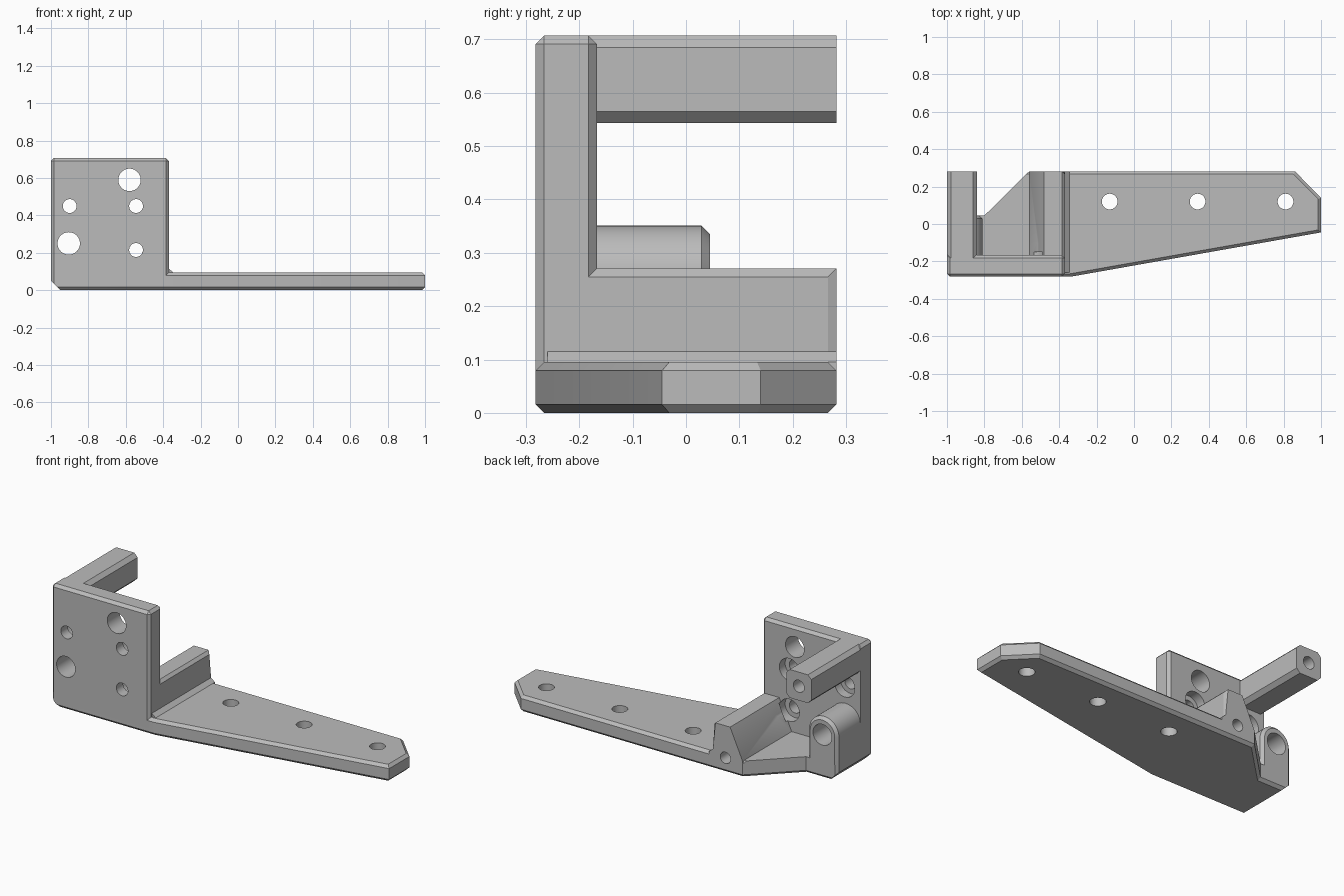
import bpy, bmesh, math

CH = 0.016  # edge chamfer

if "Cube" in bpy.data.objects:
    bpy.data.objects.remove(bpy.data.objects["Cube"])

grey = bpy.data.materials.new("plain_grey")
grey.use_nodes = True
colour = (0.5, 0.5, 0.5, 1)
grey.diffuse_color = colour
grey.node_tree.nodes["Principled BSDF"].inputs["Base Color"].default_value = colour


def prism(name, outline, lo, hi, axis, chamfer=None, size=CH):
    """Extrude an outline along y or z, chamfering edges picked by a rule."""
    def place(p, h):
        return (p[0], h, p[1]) if axis == "y" else (p[0], p[1], h)

    bm = bmesh.new()
    ends = [[bm.verts.new(place(p, h)) for p in outline] for h in (lo, hi)]
    n = len(outline)
    bm.faces.new(ends[0])
    bm.faces.new(ends[1][::-1])
    for i in range(n):
        j = (i + 1) % n
        bm.faces.new((ends[0][i], ends[1][i], ends[1][j], ends[0][j]))
    bmesh.ops.recalc_face_normals(bm, faces=bm.faces)
    if chamfer:
        picked = [e for e in bm.edges if chamfer(e.verts[0].co, e.verts[1].co)]
        bmesh.ops.bevel(bm, geom=picked, offset=size, segments=1,
                        affect="EDGES", profile=0.5)
        bmesh.ops.recalc_face_normals(bm, faces=bm.faces)
    mesh = bpy.data.meshes.new(name)
    bm.to_mesh(mesh)
    bm.free()
    obj = bpy.data.objects.new(name, mesh)
    bpy.context.scene.collection.objects.link(obj)
    mesh.materials.append(grey)
    return obj


def rod(name, x, second, r, lo, hi, axis="y"):
    ring = [(x + r * math.cos(math.tau * k / 40), second + r * math.sin(math.tau * k / 40))
            for k in range(40)]
    return prism(name, ring, lo, hi, axis)


def rect(x0, x1, z0, z1):
    return [(x0, z0), (x1, z0), (x1, z1), (x0, z1)]


def near(a, b):
    return abs(a - b) < 1e-4


# Tapered mounting plate
def plate_rule(a, b):
    if not near(a.z, b.z) or (near(a.x, -1) and near(b.x, -1)):
        return False
    mid = (a + b) / 2
    return mid.z < 0.05 or mid.x > -0.5 or mid.y < -0.2


footprint = [(-1, -0.265), (-0.985, -0.282), (-0.34, -0.282), (1, -0.045), (1, 0.14),
             (0.86, 0.282), (-0.56, 0.282), (-0.8, 0.045), (-0.985, 0.045), (-1, 0.03)]
bracket = prism("bracket", footprint, 0, 0.095, "z", plate_rule)


# Upright front wall
def wall_rule(a, b):
    if near(a.z, b.z):
        return a.z > 0.5
    return a.x > -0.5 or a.y < -0.2


wall = prism("front_wall", rect(-1, -0.37, 0.04, 0.707), -0.282, -0.167, "y", wall_rule)

# Side rib with a sloped inner face and a small foot fillet
rib = prism("side_rib",
            [(-0.56, 0.05), (-0.345, 0.05), (-0.345, 0.095), (-0.37, 0.115),
             (-0.37, 0.271), (-0.48, 0.271), (-0.56, 0.095)],
            -0.26, 0.282, "y",
            lambda a, b: near(a.x, -0.37) and near(b.x, -0.37)
            and (near(a.z, b.z) and a.z > 0.2 or near(a.y, b.y) and a.y > 0))

# Upper arm with chamfered long edges
arm = prism("upper_arm", rect(-1, -0.84, 0.543, 0.707), -0.25, 0.282, "y",
            lambda a, b: not near(a.y, b.y), 0.022)

# Round-topped boss
arch = [(-0.905 + 0.095 * math.cos(math.pi * k / 24), 0.256 + 0.095 * math.sin(math.pi * k / 24))
        for k in range(25)]
boss = prism("round_boss", arch + [(-1, 0.04), (-0.81, 0.04)], -0.2, 0.045, "y",
             lambda a, b: a.y > 0 and b.y > 0 and max(a.z, b.z) > 0.05)

# Cutters: lower corner wedge, wall holes, counterbores, end holes, plate holes
cutters = [prism("corner_cutter", [(-1.05, 0.1), (-1.05, -0.1), (-0.85, -0.1)], -0.5, 0.5, "y"),
           rod("wall_hole", -0.905, 0.25, 0.06, -0.4, 0.2),
           rod("wall_hole", -0.58, 0.59, 0.06, -0.4, -0.1),
           rod("arm_end_hole", -0.92, 0.625, 0.035, 0.05, 0.4),
           rod("rib_end_hole", -0.45, 0.085, 0.033, 0.05, 0.4)]
for x, z in ((-0.9, 0.45), (-0.545, 0.45), (-0.545, 0.215)):
    cutters.append(rod("screw_hole", x, z, 0.037, -0.4, -0.1))
    cutters.append(rod("counterbore", x, z, 0.064, -0.22, -0.15))
for x in (-0.13, 0.34, 0.81):
    cutters.append(rod("plate_hole", x, 0.12, 0.042, -0.1, 0.2, "z"))

# Fuse the parts, then cut
tools = [(o, "UNION") for o in (wall, rib, arm, boss)] + [(o, "DIFFERENCE") for o in cutters]
for tool, operation in tools:
    mod = bracket.modifiers.new(tool.name, "BOOLEAN")
    mod.object = tool
    mod.operation = operation
    mod.solver = "EXACT"
graph = bpy.context.evaluated_depsgraph_get()
solid = bpy.data.meshes.new_from_object(bracket.evaluated_get(graph))
bracket.modifiers.clear()
bracket.data = solid
for tool, _ in tools:
    bpy.data.objects.remove(tool)
solid.materials.clear()
solid.materials.append(grey)
for face in solid.polygons:
    face.material_index = 0

# Smooth round walls, crisp chamfers
bpy.ops.object.select_all(action="DESELECT")
bracket.select_set(True)
bpy.context.view_layer.objects.active = bracket
bpy.ops.object.shade_smooth_by_angle(angle=math.radians(25))
